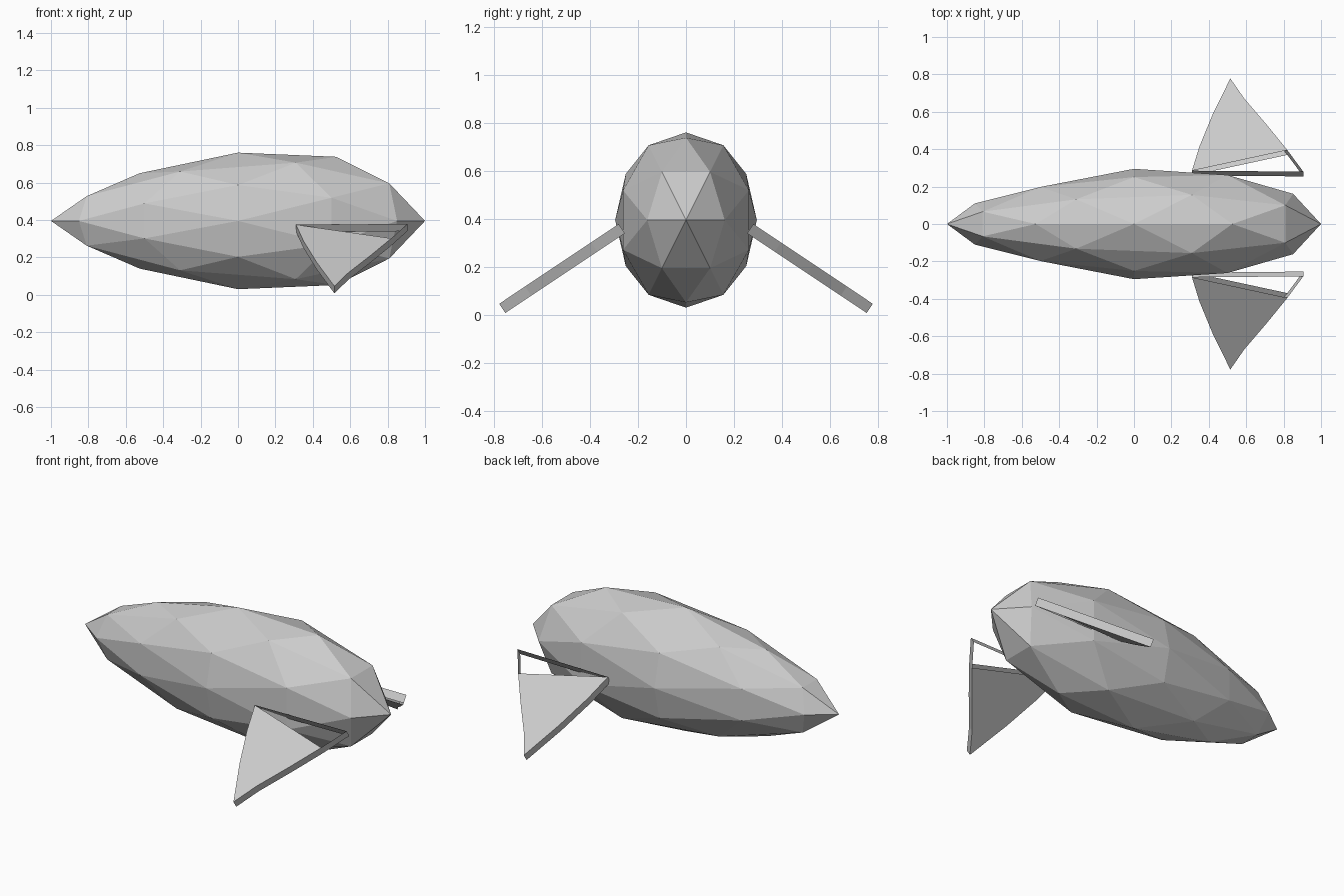
import bpy, bmesh, math
from mathutils import Matrix, Vector

if "Cube" in bpy.data.objects:
    bpy.data.objects.remove(bpy.data.objects["Cube"])


def make_object(name, bm):
    bmesh.ops.recalc_face_normals(bm, faces=bm.faces)
    mesh = bpy.data.meshes.new(name)
    bm.to_mesh(mesh)
    bm.free()
    obj = bpy.data.objects.new(name, mesh)
    bpy.context.collection.objects.link(obj)
    return obj


# Girth of the body along its length: slim at -x, full at +x
GIRTH = [(-1, 0.66), (0, 1.0), (0.31, 1.055), (0.53, 1.105), (0.81, 1.1), (0.85, 1.04), (1.01, 1.0)]


def girth(x):
    for (x0, f0), (x1, f1) in zip(GIRTH, GIRTH[1:]):
        if x <= x1:
            return f0 + (f1 - f0) * (x - x0) / (x1 - x0)
    return 1.0


# Body: icosphere turned so its edge midpoints lie on the axes, then tapered
bm = bmesh.new()
bmesh.ops.create_icosphere(bm, subdivisions=2, radius=1,
                           matrix=Matrix.Rotation(-math.radians(31.717), 4, 'Y'))
for v in bm.verts:
    f = girth(v.co.x)
    v.co = Vector((v.co.x, v.co.y * 0.295 * f, 0.395 + v.co.z * 0.365 * f))
make_object("body", bm)

# Fins: thin slanted blade, walls all round, caps leave a sliver open at the root
outline = [(0.31, 0.285), (0.35, 0.415), (0.42, 0.585), (0.515, 0.778), (0.59, 0.67),
           (0.71, 0.53), (0.82, 0.395), (0.905, 0.28)]
slope = math.radians(33.7)
drop = Vector((0, -math.sin(slope), -math.cos(slope))) * 0.046

bm = bmesh.new()
upper = [bm.verts.new((x, y, 0.375 - (y - 0.285) * math.tan(slope))) for x, y in outline]
lower = [bm.verts.new(v.co + drop) for v in upper]
n = len(outline)
for i in range(n):
    j = (i + 1) % n
    bm.faces.new((upper[i], upper[j], lower[j], lower[i]))
bm.faces.new(upper[:-1])
bm.faces.new(lower[:-1][::-1])
fins = make_object("side_fins", bm)
mirror = fins.modifiers.new("mirror", 'MIRROR')
mirror.use_axis = (False, True, False)
mirror.use_mirror_merge = False
